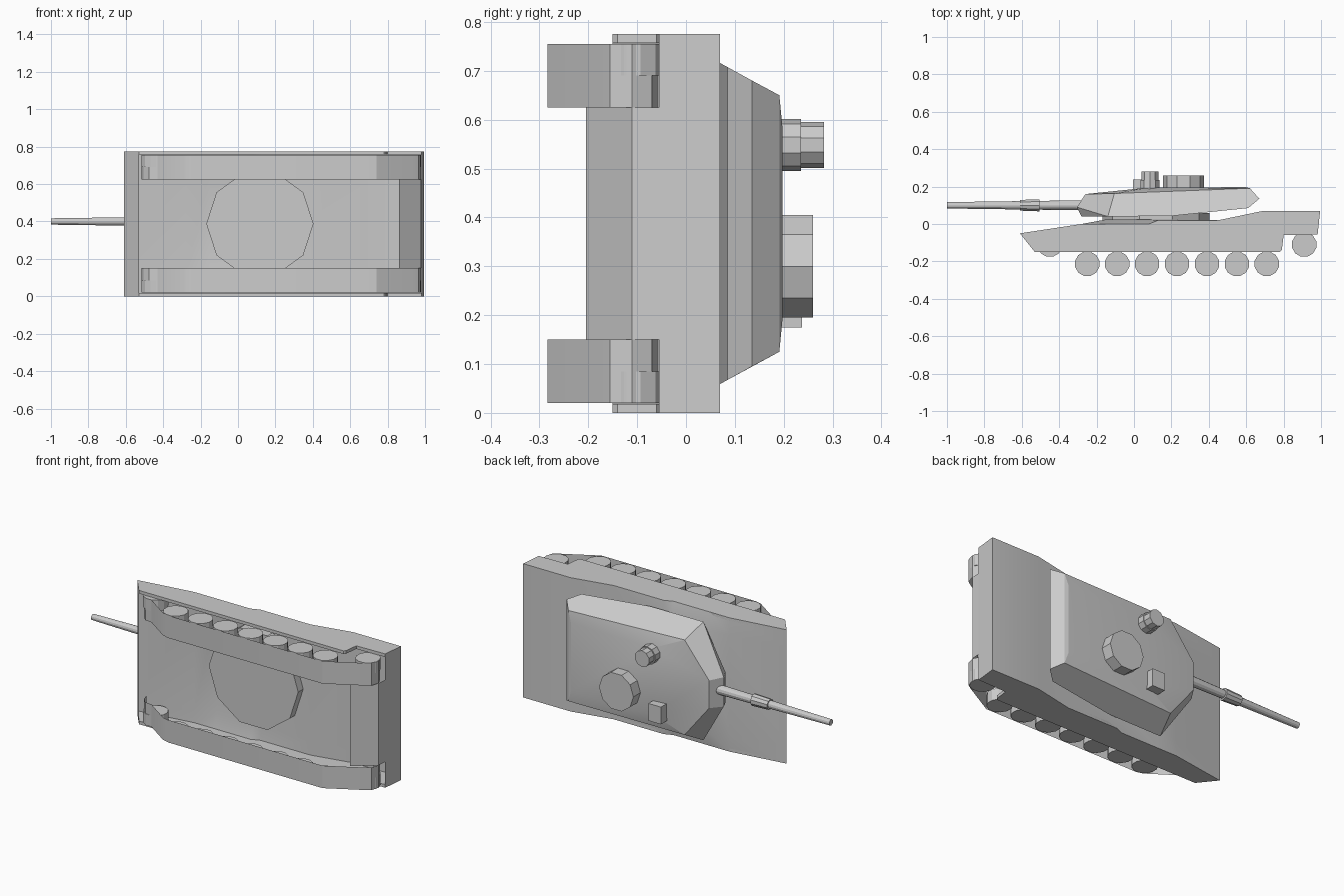
import bpy, bmesh, math
from mathutils import Matrix, Vector

if "Cube" in bpy.data.objects:
    bpy.data.objects.remove(bpy.data.objects["Cube"], do_unlink=True)

grey = bpy.data.materials.new("plain grey")
grey.use_nodes = True
grey.diffuse_color = (0.6, 0.6, 0.6, 1)
grey.node_tree.nodes["Principled BSDF"].inputs["Base Color"].default_value = (0.6, 0.6, 0.6, 1)

WIDTH = 0.775          # the vehicle lies on its side: z runs across it, y is its own "up"
MID = WIDTH / 2


def finish(name, bm, recalc=True, angle=25):
    if recalc:
        bmesh.ops.recalc_face_normals(bm, faces=bm.faces)
    mesh = bpy.data.meshes.new(name)
    bm.to_mesh(mesh)
    bm.free()
    mesh.materials.append(grey)
    ob = bpy.data.objects.new(name, mesh)
    bpy.context.collection.objects.link(ob)
    bpy.ops.object.select_all(action='DESELECT')
    ob.select_set(True)
    bpy.context.view_layer.objects.active = ob
    bpy.ops.object.shade_smooth_by_angle(angle=math.radians(angle))
    return ob


def sheet(name, path, z0, z1):
    """Open strip: an (x, y) path swept across z."""
    bm = bmesh.new()
    rows = [[bm.verts.new((x, y, z)) for x, y in path] for z in (z0, z1)]
    for i in range(len(path) - 1):
        bm.faces.new((rows[0][i], rows[0][i + 1], rows[1][i + 1], rows[1][i]))
    return finish(name, bm, recalc=False)


def prism(name, outline, z0, z1):
    """Closed (x, y) outline extruded across z."""
    bm = bmesh.new()
    face = bm.faces.new([bm.verts.new((x, y, z0)) for x, y in outline])
    ext = bmesh.ops.extrude_face_region(bm, geom=[face])
    verts = [g for g in ext["geom"] if isinstance(g, bmesh.types.BMVert)]
    bmesh.ops.translate(bm, verts=verts, vec=(0, 0, z1 - z0))
    return finish(name, bm)


def tube(name, start, end, r0, r1, sides, turn=0.0):
    """Capped cylinder or cone between two points."""
    a, b = Vector(start), Vector(end)
    rot = (b - a).to_track_quat('Z', 'Y').to_matrix().to_4x4()
    mat = Matrix.Translation((a + b) / 2) @ rot @ Matrix.Rotation(turn, 4, 'Z')
    bm = bmesh.new()
    bmesh.ops.create_cone(bm, cap_ends=True, segments=sides, radius1=r0, radius2=r1,
                          depth=(b - a).length, matrix=mat)
    return finish(name, bm)


# Hull deck: outer edges sit a little lower than the middle ahead of the turret
stations = [(-0.61, -0.05, -0.05), (-0.28, 0.0, 0.0), (-0.15, 0.0, 0.024), (0.08, 0.0, 0.024),
            (0.13, 0.02, 0.024), (0.45, 0.02, 0.02), (0.69, 0.07, 0.07), (0.995, 0.07, 0.07)]
bm = bmesh.new()
rows = []
for z, k in ((0, 1), (0.1, 2), (WIDTH - 0.1, 2), (WIDTH, 1)):
    rows.append([bm.verts.new((s[0], s[k], z)) for s in stations])
for r0, r1 in zip(rows, rows[1:]):
    for i in range(len(stations) - 1):
        bm.faces.new((r0[i], r1[i], r1[i + 1], r0[i + 1]))
finish("hull_deck", bm, recalc=False)

# Side skirts with the rear notch above the drive wheel
skirt = [(s[0], s[1]) for s in stations]
skirt += [(0.982, -0.055), (0.80, -0.06), (0.79, -0.14), (0.78, -0.15), (-0.53, -0.15)]
for side, z0 in (("right", 0.0), ("left", WIDTH - 0.018)):
    prism(side + "_skirt", skirt, z0, z0 + 0.018)

# Hull end plates
sheet("front_plate", [(-0.61, -0.05), (-0.53, -0.15)], 0, WIDTH)
sheet("rear_plate", [(0.982, -0.055), (0.995, 0.07)], 0, WIDTH)
sheet("rear_lower_plate", [(0.86, -0.205), (0.978, -0.11), (0.982, -0.055)], 0.15, 0.625)

# Running gear, the same on both sides
track = [(-0.515, -0.10), (-0.505, -0.14), (-0.475, -0.17), (-0.43, -0.176), (-0.29, -0.272),
         (-0.25, -0.283), (0.74, -0.283), (0.935, -0.175), (0.965, -0.155), (0.978, -0.11),
         (0.96, -0.07), (0.91, -0.058)]
wheels = [(-0.25 + 0.16 * i, -0.213) for i in range(7)] + [(-0.45, -0.11), (0.91, -0.11)]
for side, lo, hi, outer, inner in (("right", 0.02, 0.15, 0.02, 0.085),
                                   ("left", 0.625, 0.755, 0.755, 0.69)):
    sheet(side + "_track", track, lo, hi)
    for i, (x, y) in enumerate(wheels):
        tube(f"{side}_wheel_{i + 1}", (x, y, outer), (x, y, inner), 0.067, 0.067, 12,
             math.radians(15))

# Ten-sided turret ring, reaching below the deck
tube("turret_ring", (0.117, -0.025, MID), (0.117, 0.06, MID), 0.2865, 0.2865, 10, math.radians(18))

# Turret body: convex shell around mirrored corner points (x, y, half width)
corners = [(-0.28, 0.04, 0.09), (-0.305, 0.09, 0.085), (-0.26, 0.16, 0.08),
           (-0.14, 0.04, 0.343), (-0.105, 0.163, 0.275),
           (0.2, 0.043, 0.343), (0.61, 0.085, 0.32), (0.67, 0.135, 0.2925),
           (0.62, 0.191, 0.2625), (0.08, 0.195, 0.19), (0.6, 0.197, 0.2)]
bm = bmesh.new()
for x, y, w in corners:
    for s in (-1, 1):
        bm.verts.new((x, y, MID + s * w))
hull = bmesh.ops.convex_hull(bm, input=bm.verts)
loose = [v for v in bm.verts if not v.link_faces]
bmesh.ops.delete(bm, geom=loose, context='VERTS')
bmesh.ops.dissolve_limit(bm, angle_limit=math.radians(1.5), verts=bm.verts, edges=bm.edges)
finish("turret", bm, angle=12)

# Gun
GY, GZ = 0.1, 0.4
tube("gun_barrel", (-0.25, GY, GZ), (-1.0, GY, GZ), 0.027, 0.017, 12)
tube("gun_sleeve", (-0.505, GY, GZ), (-0.61, GY, GZ), 0.034, 0.03, 10)

# Roof fittings
tube("large_hatch", (0.265, 0.18, 0.30), (0.265, 0.26, 0.30), 0.11, 0.11, 10, math.radians(18))
tube("sight_base", (0.085, 0.18, 0.548), (0.085, 0.235, 0.548), 0.053, 0.053, 10)
tube("sight_head", (0.085, 0.235, 0.548), (0.085, 0.282, 0.548), 0.047, 0.047, 10)
prism("roof_box", [(-0.005, 0.17), (0.075, 0.17), (0.075, 0.237), (-0.005, 0.237)], 0.175, 0.275)
